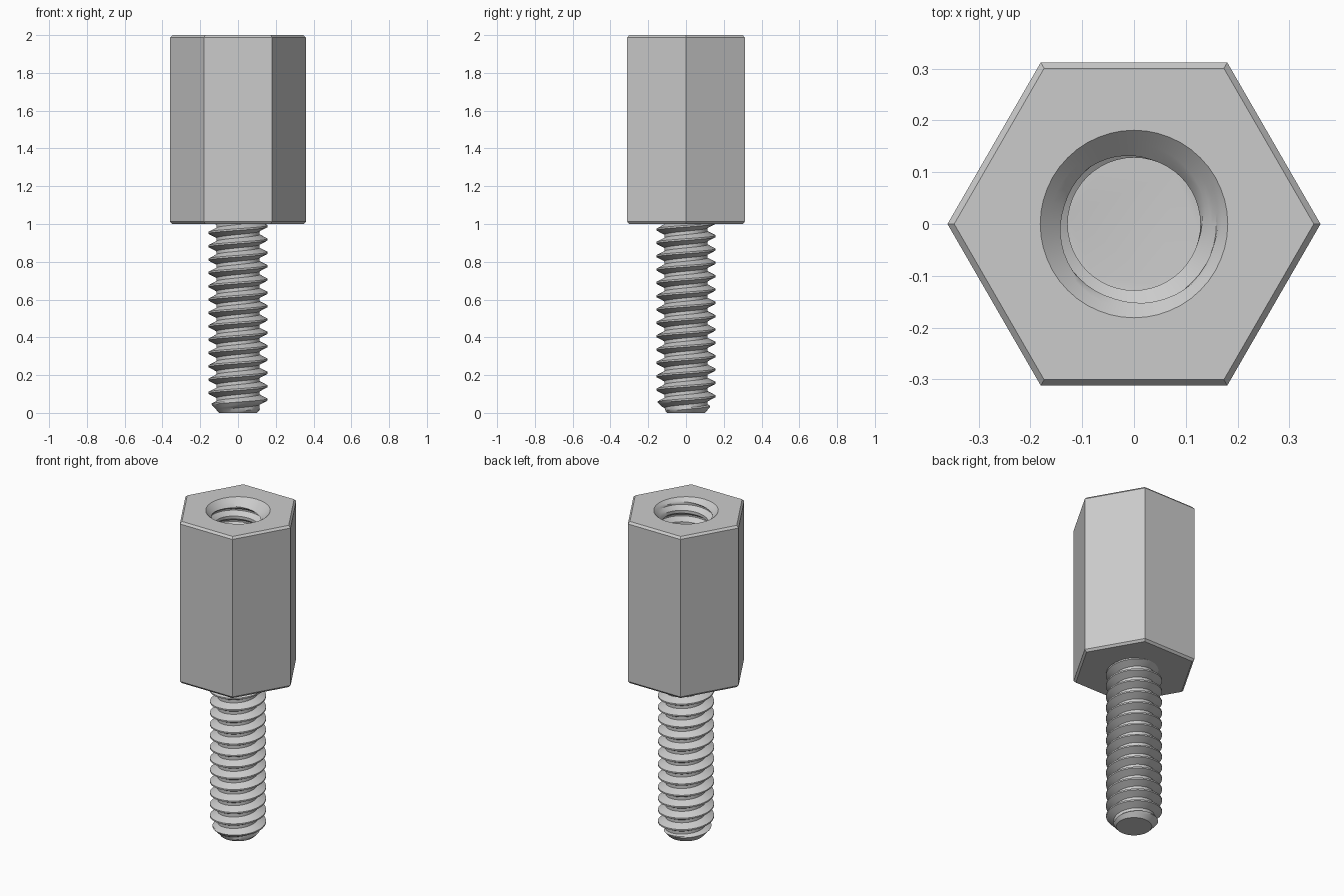
import bpy, bmesh, math

SEGS = 48
PITCH = 0.0706
TAU = 2 * math.pi
# Break points of one thread turn: crest flat, flank, root flat, flank
TURN = (0.0625, 0.167, 0.27, 0.375, 0.625, 0.73, 0.833, 0.9375)

cube = bpy.data.objects.get("Cube")
if cube:
    bpy.data.objects.remove(cube, do_unlink=True)

steel = bpy.data.materials.new("light grey metal")
steel.use_nodes = True
steel.diffuse_color = (0.6, 0.6, 0.6, 1)
steel.node_tree.nodes["Principled BSDF"].inputs["Base Color"].default_value = (0.6, 0.6, 0.6, 1)


def finish(name, bm):
    mesh = bpy.data.meshes.new(name)
    bm.to_mesh(mesh)
    bm.free()
    mesh.materials.append(steel)
    obj = bpy.data.objects.new(name, mesh)
    bpy.context.collection.objects.link(obj)
    bpy.ops.object.select_all(action='DESELECT')
    obj.select_set(True)
    bpy.context.view_layer.objects.active = obj
    bpy.ops.object.shade_smooth_by_angle(angle=math.radians(30))
    return obj


def polar(r, a, z):
    return (r * math.cos(a), r * math.sin(a), z)


def circle(r):
    return lambda a: r


def hexagon(r):
    # Distance to a hexagon outline whose corners lie at radius r
    return lambda a: r * math.cos(math.pi / 6) / math.cos(a % (math.pi / 3) - math.pi / 6)


def thread_radius(z, a, minor, major):
    w = abs(2 * ((z / PITCH - a / TAU) % 1) - 1)
    return minor + (major - minor) * min(1, max(0, (w - 0.25) / 0.625))


def thread(name, minor, major, z0, z1, limit, cap_z, inward=False):
    """Helical thread between two heights, trimmed by limit(radius, z)."""
    bm = bmesh.new()
    first, last = math.floor(z0 / PITCH) - 2, math.ceil(z1 / PITCH) + 1
    levels = [n + t for n in range(first, last) for t in TURN]
    columns = []
    for j in range(SEGS):
        a = TAU * j / SEGS
        column = []
        for level in levels:
            z = min(z1, max(z0, PITCH * (level + j / SEGS)))
            column.append(bm.verts.new(polar(limit(thread_radius(z, a, minor, major), z), a, z)))
        columns.append(column)
    # The last column joins the first one turn higher
    for j in range(SEGS):
        shift = len(TURN) if j == SEGS - 1 else 0
        here, there = columns[j], columns[(j + 1) % SEGS]
        for k in range(len(levels) - 1 - shift):
            quad = (here[k], there[k + shift], there[k + 1 + shift], here[k + 1])
            bm.faces.new(quad)
    bmesh.ops.remove_doubles(bm, verts=bm.verts, dist=0.00005)
    bmesh.ops.dissolve_degenerate(bm, edges=bm.edges, dist=0.00001)
    # Close the end
    rim = [v for v in bm.verts if abs(v.co.z - cap_z) < 0.0001]
    rim.sort(key=lambda v: math.atan2(v.co.y, v.co.x))
    bm.faces.new(rim[::-1])
    bmesh.ops.recalc_face_normals(bm, faces=bm.faces)
    bm.normal_update()
    side = sum(f.normal.x * f.calc_center_median().x + f.normal.y * f.calc_center_median().y
               for f in bm.faces)
    if (side > 0) == inward:
        bmesh.ops.reverse_faces(bm, faces=bm.faces)
    return finish(name, bm)


# Hexagonal body with bevelled ends, open at the top for the hole
body = bmesh.new()
profile = [(circle(0.1), 1.0), (hexagon(0.347), 1.0), (hexagon(0.36), 1.013),
           (hexagon(0.36), 1.987), (hexagon(0.347), 2.0), (circle(0.181), 2.0)]
rings = [[body.verts.new(polar(f(TAU * j / SEGS), TAU * j / SEGS, z)) for j in range(SEGS)]
         for f, z in profile]
for low, high in zip(rings, rings[1:]):
    for j in range(SEGS):
        n = (j + 1) % SEGS
        body.faces.new((low[j], low[n], high[n], high[j]))
finish("hex_body", body)

# Threaded stud with a tapered tip
thread("threaded_stud", 0.114, 0.157, 0.0, 1.0, lambda r, z: min(r, 0.1 + z * 0.9), 0.0)


# Threaded blind hole with a countersunk mouth
def hole_limit(r, z):
    if z < 1.251:
        return 0.128
    return max(r, 0.181 - (2 - z))


thread("threaded_hole", 0.128, 0.159, 1.25, 2.0, hole_limit, 1.25, inward=True)
